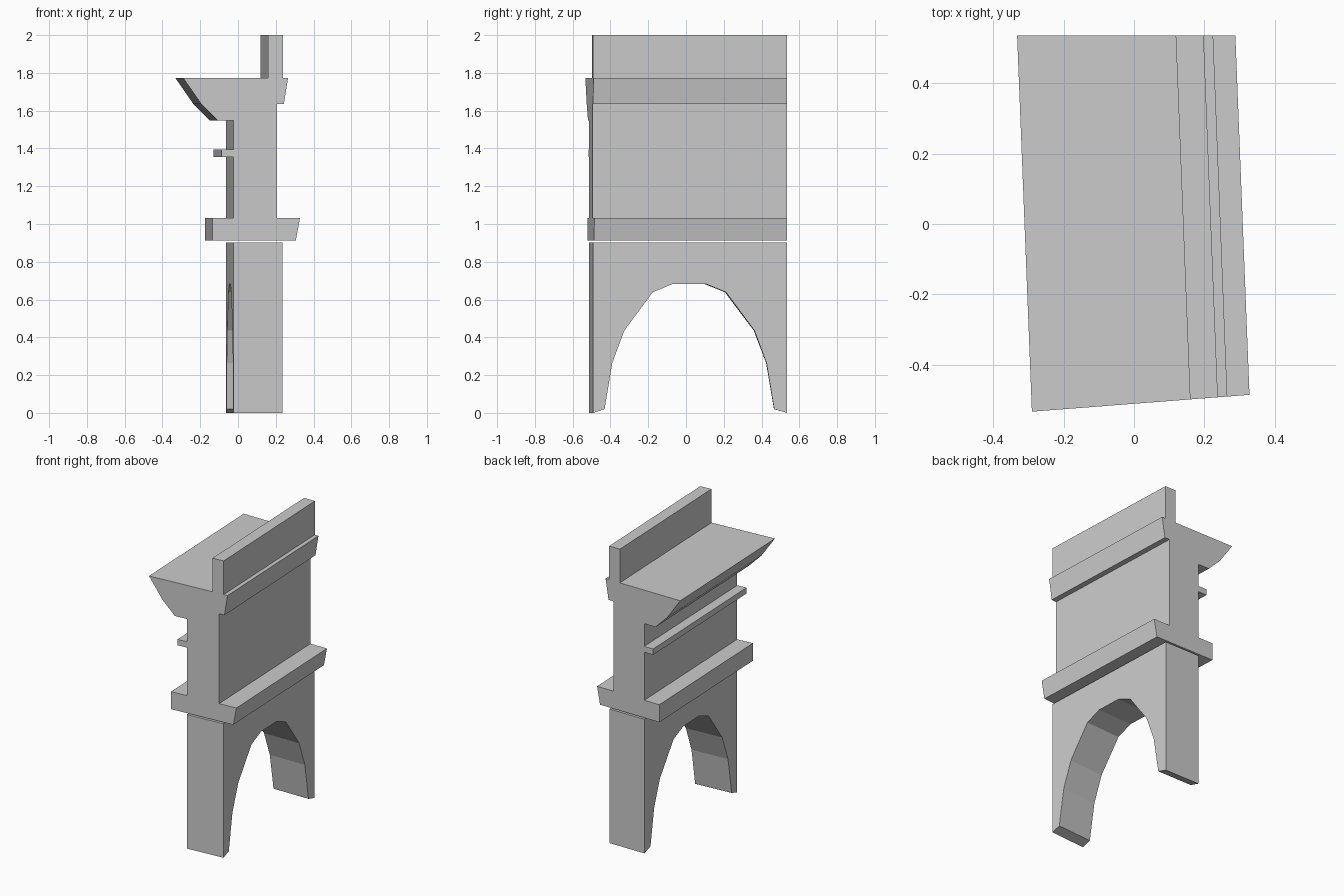
import bpy, bmesh

if "Cube" in bpy.data.objects:
    bpy.data.objects.remove(bpy.data.objects["Cube"])

BACK = 0.535


def place(x, z, t):
    """Wedge mapping: x on the front cap, t = 0 at the back cap, 1 at the front cap."""
    yf = -0.533 + (x + 0.29) * 0.0774
    length = BACK - yf
    return (x - 0.0393 * length * (1 - t), BACK - length * t, z)


def prism(name, ring_a, ring_b):
    """Solid between two matching outlines."""
    bm = bmesh.new()
    a = [bm.verts.new(p) for p in ring_a]
    b = [bm.verts.new(p) for p in ring_b]
    n = len(a)
    bm.faces.new(a)
    bm.faces.new(b[::-1])
    for i in range(n):
        j = (i + 1) % n
        bm.faces.new((a[j], a[i], b[i], b[j]))
    bmesh.ops.recalc_face_normals(bm, faces=bm.faces)
    me = bpy.data.meshes.new(name)
    bm.to_mesh(me)
    bm.free()
    ob = bpy.data.objects.new(name, me)
    bpy.context.collection.objects.link(ob)
    return ob


# Upper wall: moulded section (x, z) swept from the back cap to the front cap
section = [
    (0.159, 2.0), (0.238, 2.0), (0.238, 1.773), (0.265, 1.773),    # parapet
    (0.243, 1.636), (0.206, 1.636),                                # outer cornice
    (0.206, 1.031), (0.328, 1.031), (0.306, 0.913),                # outer base ledge
    (-0.134, 0.913), (-0.134, 1.031), (-0.023, 1.031),             # inner base ledge
    (-0.023, 1.354), (-0.088, 1.354), (-0.088, 1.394), (-0.023, 1.394),  # thin string course
    (-0.023, 1.547), (-0.107, 1.547), (-0.195, 1.636),
    (-0.29, 1.773), (0.159, 1.773),                                # inner walkway cornice
]
prism("upper_wall",
      [place(x, z, 0) for x, z in section],
      [place(x, z, 1) for x, z in section])

# Lower arch: elevation (t, z) swept through the wall thickness
half = [(0.449, 0.02), (0.408, 0.265), (0.344, 0.436), (0.194, 0.639), (0.087, 0.683)]
centre, span = 0.018, 1.027
opening = [(centre + w, z) for w, z in half] + [(centre - w, z) for w, z in half[::-1]]
elevation = [(0, 0.903), (0, 0)]
elevation += [((BACK - y) / span, z) for y, z in opening]
elevation += [(1, 0), (1, 0.903)]
prism("arch_wall",
      [place(-0.023, z, t) for t, z in elevation],
      [place(0.236, z, t) for t, z in elevation])
